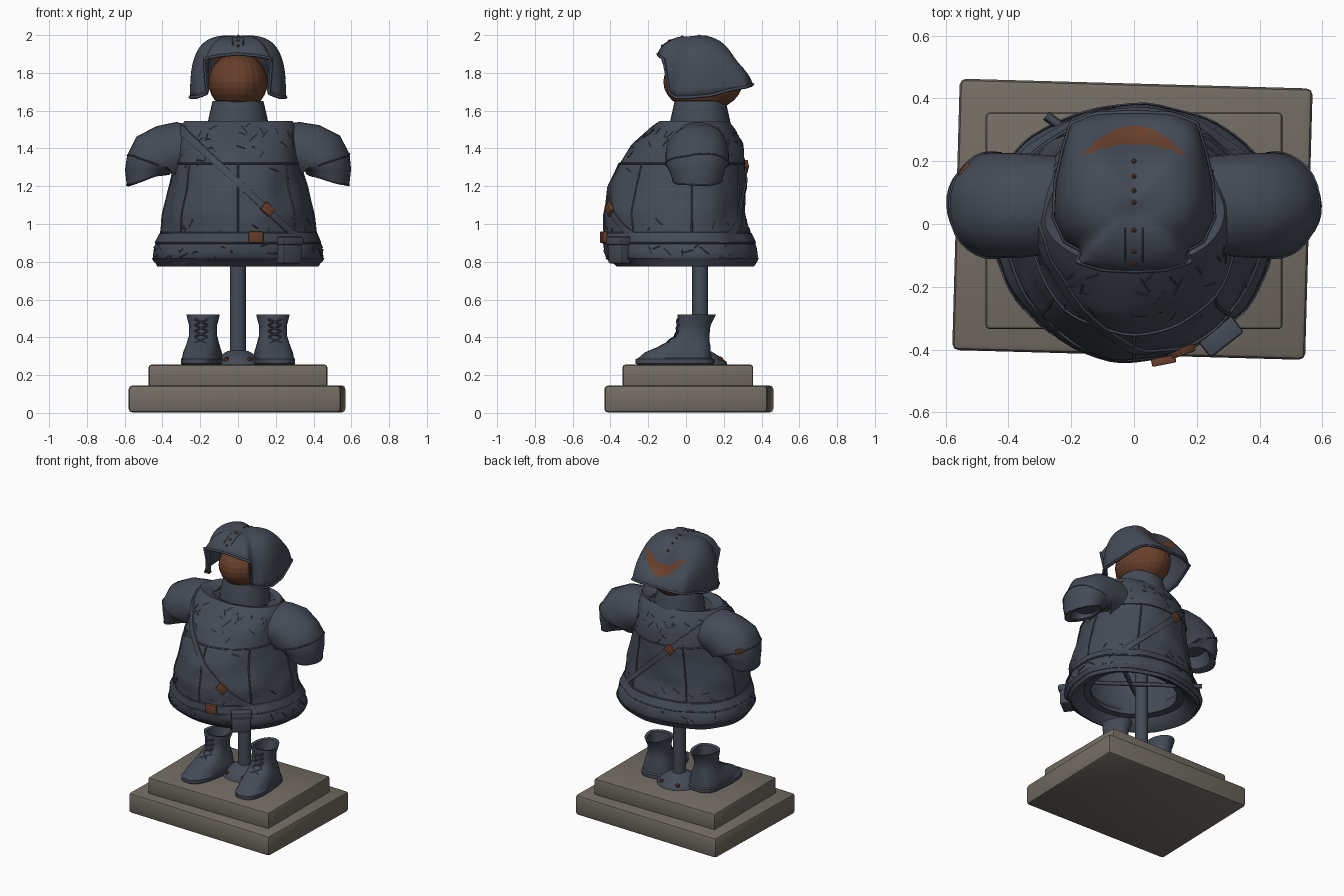
import bpy, bmesh, math, random
from mathutils import Vector, Matrix, noise

random.seed(4)
cube = bpy.data.objects.get("Cube")
if cube:
    bpy.data.objects.remove(cube)


def material(name, rgb):
    m = bpy.data.materials.new(name)
    m.use_nodes = True
    m.diffuse_color = (*rgb, 1)
    m.node_tree.nodes["Principled BSDF"].inputs["Base Color"].default_value = (*rgb, 1)
    return m


SLATE = material("slate_blue", (.058, .07, .095))
COPPER = material("copper_brown", (.14, .05, .024))
STONE = material("warm_grey_stone", (.17, .15, .125))


def finish(bm, name, *mats, smooth=40):
    bmesh.ops.recalc_face_normals(bm, faces=bm.faces)
    me = bpy.data.meshes.new(name)
    bm.to_mesh(me)
    bm.free()
    for m in mats:
        me.materials.append(m)
    ob = bpy.data.objects.new(name, me)
    bpy.context.collection.objects.link(ob)
    if smooth:
        bpy.ops.object.select_all(action='DESELECT')
        ob.select_set(True)
        bpy.context.view_layer.objects.active = ob
        bpy.ops.object.shade_smooth_by_angle(angle=math.radians(smooth))
    return ob


def loft(rings, caps=False):
    bm = bmesh.new()
    rows = [[bm.verts.new(p) for p in r] for r in rings]
    n = len(rows[0])
    for a, b in zip(rows, rows[1:]):
        for i in range(n):
            j = (i + 1) % n
            bm.faces.new((a[i], a[j], b[j], b[i]))
    if caps:
        bm.faces.new(rows[0])
        bm.faces.new(rows[-1])
    return bm


def oval(z, hx, front, back, cy, n=48, square=1):
    # ring with separate front and back depth, angle 0 faces the front
    pts = []
    for i in range(n):
        s, c = math.sin(2 * math.pi * i / n), math.cos(2 * math.pi * i / n)
        s, c = (math.copysign(abs(v) ** square, v) for v in (s, c))
        pts.append(Vector((hx * s, cy + (front - cy if c > 0 else cy - back) * c, z)))
    return pts


def lerp_keys(keys, z):
    for a, b in zip(keys, keys[1:]):
        if z <= b[0]:
            t = max(0, (z - a[0]) / (b[0] - a[0]))
            return [u + (v - u) * t for u, v in zip(a[1:], b[1:])]
    return keys[-1][1:]


def tubes(name, lines, radius):
    cu = bpy.data.curves.new(name, 'CURVE')
    cu.dimensions = '3D'
    cu.bevel_depth, cu.bevel_resolution = radius, 0
    for line in lines:
        sp = cu.splines.new('POLY')
        sp.points.add(len(line) - 1)
        for p, q in zip(sp.points, line):
            p.co = (*q, 1)
    cu.materials.append(SLATE)
    bpy.context.collection.objects.link(bpy.data.objects.new(name, cu))


def box(name, size, loc, rot=0, bevel=.015, mat=SLATE, tilt=0):
    bm = bmesh.new()
    bmesh.ops.create_cube(bm, size=1)
    bmesh.ops.scale(bm, vec=size, verts=bm.verts)
    bmesh.ops.bevel(bm, geom=bm.edges[:], offset=bevel, segments=2, profile=.5, affect='EDGES')
    m = Matrix.Translation(loc) @ Matrix.Rotation(rot, 4, 'Z') @ Matrix.Rotation(tilt, 4, 'Y')
    bmesh.ops.transform(bm, matrix=m, verts=bm.verts)
    finish(bm, name, mat)


def rivets(name, spots, r):
    bm = bmesh.new()
    for p in spots:
        bmesh.ops.create_icosphere(bm, subdivisions=1, radius=r, matrix=Matrix.Translation(p))
    finish(bm, name, COPPER)


# Plinth
box("lower_plinth", (1.125, .865, .143), (-.005, .015, .0735), math.radians(-1.6), .02, STONE)
box("upper_plinth", (.945, .69, .12), (0, .01, .195), 0, .012, STONE)

# Stand: pole, flange, neck
PY = .075
stand = [(.25, .145), (.27, .14), (.30, .10), (.325, .06), (.33, .042), (1.6, .042)]
finish(loft([oval(z, r, PY - r, PY + r, PY, 24) for z, r in stand], True), "pole_and_flange", SLATE)
rivets("flange_rivets", [(.125 * math.cos(k * math.pi / 3), PY + .125 * math.sin(k * math.pi / 3), .283)
                         for k in range(6)], .016)
neck = [(1.46, .165), (1.54, .16), (1.62, .142), (1.65, .135)]
finish(loft([oval(z, r, PY - r, PY + r, PY, 32) for z, r in neck], True), "neck", SLATE)

# Coat profile: height, half width, front depth, back depth
COAT = [(.775, .425, -.37, .36), (.82, .455, -.425, .38), (.89, .445, -.435, .365), (.93, .415, -.43, .34),
        (1.05, .395, -.435, .315), (1.2, .36, -.405, .315), (1.32, .335, -.35, .315), (1.42, .33, -.285, .3),
        (1.5, .315, -.2, .265), (1.545, .285, -.14, .23)]


def coat_point(a, z, off=0):
    hx, f, b = lerp_keys(COAT, z)
    s, c = math.sin(a), math.cos(a)
    p = Vector((hx * s, .02 + (f - .02 if c > 0 else .02 - b) * c, z))
    k = off + .014 * noise.noise(p * 7)
    return p + Vector((s, -c, 0)) * k


TURN = [2 * math.pi * i / 72 for i in range(73)]
levels = [.775 + .77 * i / 30 for i in range(31)]
shell = [[coat_point(a, z) for a in TURN[:-1]] for z in levels]
liner = [(1.44, .29, -.24, .26), (1.2, .32, -.36, .27), (.95, .345, -.34, .28), (.87, .29, -.27, .24),
         (.845, .29, -.27, .24), (.84, .34, -.31, .28), (.8, .37, -.33, .31)]
inside = [oval(z, hx, f, b, .02, 72) for z, hx, f, b in liner]
collar = [oval(1.525, .22, -.09, .21, .06, 72), oval(1.47, .17, -.09, .23, .06, 72)]
finish(loft(inside + shell + collar), "coat", SLATE)

# Belt and hem bands
for name, low, high, off in (("belt", .905, .95, .008), ("hem_band", .795, .82, .005)):
    finish(loft([[coat_point(a, z, o) for a in TURN[:-1]]
                 for z, o in ((low, 0), (low, off), (high, off), (high, 0))]), name, SLATE)

# Sling strap over the right shoulder


def sling(a, off, shift=0):
    z = 1.2
    for _ in range(12):
        z = min(1.5, max(.93, 1.22 - .94 * coat_point(a, z).x))
    return coat_point(a, z + shift, off)


finish(loft([[sling(a, o, s) for a in TURN[:-1]]
             for s, o in ((-.024, 0), (-.024, .008), (.024, .008), (.024, 0))]), "sling_strap", SLATE)

# Coat seams and worn creases
lines = [[coat_point(a, z, .002) for a in TURN] for z in (1.32, .9, .952)]
for deg in (0, 48, 92, 150, 210, 268, 312):
    lines.append([coat_point(math.radians(deg), .95 + .37 * i / 12, .002) for i in range(13)])
tubes("coat_seams", lines, .005)
creases = []
for _ in range(150):
    a, z = random.uniform(0, 6.28), random.choice((.83, .95, 1.32, 1.4, 1.46)) + random.uniform(-.03, .06)
    da, dz = random.uniform(-.05, .05), random.uniform(-.014, .014)
    creases.append([coat_point(a + da * i, z + dz * i, .001) for i in range(4)])
tubes("coat_creases", creases, .003)

# Buckles and hip pouch
box("belt_buckle", (.078, .025, .06), coat_point(.22, .93, .018), .2, .004, COPPER)
box("front_strap_buckle", (.065, .025, .05), sling(.4, .012), .35, .004, COPPER, math.radians(42))
box("back_strap_buckle", (.06, .025, .05), sling(math.radians(195), .01), .25, .004, COPPER, math.radians(-42))
box("sleeve_buckle", (.03, .05, .045), (-.535, .17, 1.35), -.7, .004, COPPER)
box("hip_pouch", (.125, .07, .13), (.27, -.35, .855), .66, .012)
box("pouch_flap", (.135, .08, .045), (.273, -.354, .91), .66, .01)

# Inner frame
tubes("frame_bars", [[(-.28, PY - .27 * k, .845), (.28, PY + .14 * k, .845)] for k in (1, -1)], .016)

# Puffed sleeves: centre x, centre z, radius, tilt of each ring
SLEEVE = [(.2, 1.39, .135, 90), (.31, 1.39, .145, 84), (.37, 1.375, .16, 68), (.42, 1.345, .165, 45),
          (.45, 1.32, .15, 20), (.465, 1.285, .132, 0), (.475, 1.235, .117, -16), (.46, 1.245, .095, -16),
          (.43, 1.3, .09, 0)]
for side, word in ((1, "left"), (-1, "right")):
    rings = []
    for cx, cz, r, deg in SLEEVE:
        t, ring = math.radians(deg), []
        for i in range(32):
            u, v = math.cos(i * math.pi / 16) * r, math.sin(i * math.pi / 16) * min(r * 1.12, .168)
            p = Vector(((cx + u * math.cos(t)) * side, .06 + v, cz + u * math.sin(t)))
            ring.append(p * (1 + .012 * noise.noise(p * 9)))
        rings.append(ring)
    finish(loft(rings, True), word + "_sleeve", SLATE)
    fold = rings[4][-9:] + rings[4][:10]
    tubes(word + "_sleeve_seams", [rings[6] + rings[6][:1], fold], .004)

# Boots: height, half width, toe, heel
BOOT = [(.25, .095, -.25, .13), (.262, .107, -.27, .15), (.285, .107, -.27, .15), (.29, .101, -.255, .135),
        (.32, .098, -.22, .13), (.345, .09, -.16, .13), (.375, .082, -.1, .125), (.41, .074, -.055, .125),
        (.46, .073, -.045, .13), (.5, .084, -.045, .15), (.52, .088, -.045, .16)]
CUFF = [(.515, .07, -.025, .14), (.4, .058, -.02, .11)]
for side, word in ((1, "left"), (-1, "right")):
    place = Matrix.Translation((.188 * side, 0, 0)) @ Matrix.Rotation(.12 * side, 4, 'Z')
    bm = loft([oval(z, hx, f, b, .02, 32, .75 if z < .4 else 1) for z, hx, f, b in BOOT + CUFF], True)
    bmesh.ops.transform(bm, matrix=place, verts=bm.verts)
    finish(bm, word + "_boot", SLATE)
    laces = []
    for i in range(4):
        z = .37 + .032 * i
        for d in (-1, 1):
            ends = []
            for x, h in ((-.035 * d, z), (0, z + .015), (.035 * d, z + .03)):
                hx, f, b = lerp_keys(BOOT, h)
                ends.append(place @ Vector((x, .02 + (f - .02) * math.sqrt(1 - (x / hx) ** 2) - .003, h)))
            laces.append(ends)
    tubes(word + "_boot_laces", laces, .005)

# Faceted head
bm = bmesh.new()
bmesh.ops.create_uvsphere(bm, u_segments=24, v_segments=14, radius=1,
                          matrix=Matrix.Translation((0, .09, 1.752)) @ Matrix.Diagonal((.157, .21, .155, 1)))
finish(bm, "head", COPPER, smooth=0)

# Helmet: half of the rim from brow to nape, mirrored
RIM = [(0, -.15, 1.9), (.1, -.145, 1.89), (.18, -.12, 1.875), (.165, -.085, 1.69), (.22, -.055, 1.67),
       (.255, .02, 1.67), (.25, .13, 1.68), (.225, .24, 1.71), (.2, .32, 1.725), (.12, .35, 1.735), (0, .355, 1.74)]
half = [Vector(a).lerp(Vector(b), i / 9) for a, b in zip(RIM, RIM[1:]) for i in range(9)] + [Vector(RIM[-1])]
rim = half + [Vector((-p.x, p.y, p.z)) for p in half[-2:0:-1]]
APEX = Vector((0, .06, 2.0))


def dome(p, t):
    d = p - APEX
    side = abs(d.x) / math.hypot(d.x, d.y)
    power = 1.5 - .93 * side if d.y > 0 else 1.1 - .5 * side
    c, s = max(0, math.cos(t * math.pi / 2)) ** power, math.sin(t * math.pi / 2) ** power
    q = Vector((d.x * c, APEX.y + d.y * c, p.z + (APEX.z - p.z) * s))
    q.z -= .012 * math.exp(-((q.x / .05) ** 2 + ((q.y - .03) / .04) ** 2))
    # hollow above the flared neck guard
    q.z -= .055 * math.sin(t * math.pi) * math.exp(-((q.x / .17) ** 2 + ((q.y - .285) / .055) ** 2))
    return q


rows = [[dome(p, i / 44) for p in rim] for i in range(45)]
# soften the creases above the rim
for i, row in enumerate(rows):
    for _ in range(min(60, i * 4)):
        row[:] = [(row[k - 1] + p * 2 + row[(k + 1) % len(row)]) / 4 for k, p in enumerate(row)]
bm = loft(rows)
bmesh.ops.remove_doubles(bm, verts=bm.verts, dist=.0005)
for f in bm.faces:
    c = f.calc_center_median()
    # crescent band above the nape
    if abs(c.x) < .17 and .255 - 1.5 * c.x ** 2 < c.y < .314 - 3.6 * c.x ** 2:
        f.material_index = 1
helmet = finish(bm, "helmet", SLATE, COPPER, smooth=50)
helmet.modifiers.new("thickness", 'SOLIDIFY').thickness = .014
tubes("helmet_rim", [rim + rim[:1]], .008)

# Helmet ridge and rivets
brow, nape = [r[0] for r in rows], [r[len(half) - 1] for r in rows]
ridge = brow[14:] + nape[:24:-1]
tubes("helmet_ridge", [[p + Vector((x, 0, 0)) for p in ridge] for x in (-.028, .028)], .003)
rivets("helmet_rivets", [brow[i] for i in (13, 22, 33)] + [nape[i] for i in (42, 37, 32, 27)], .009)
